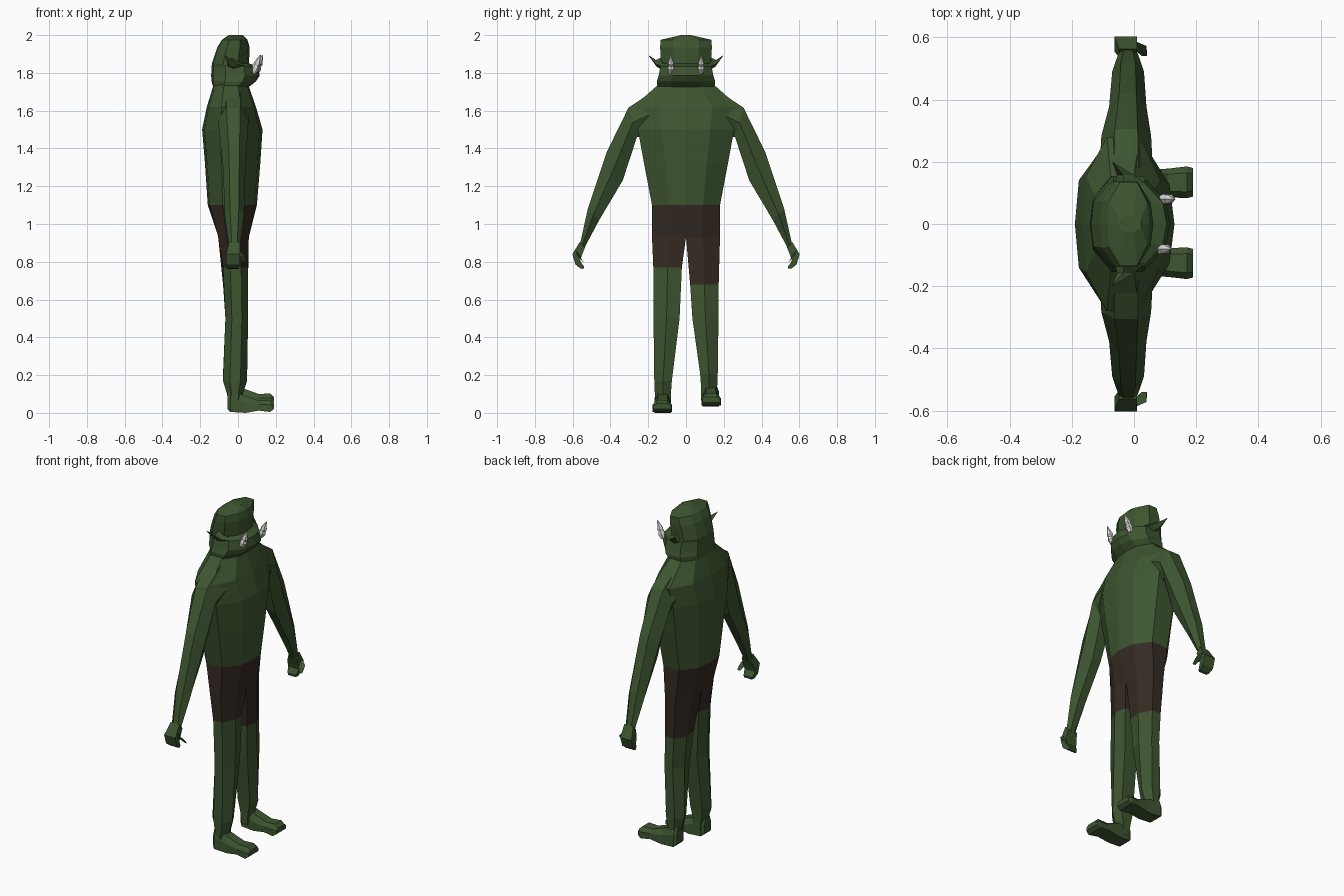
import bpy, bmesh
from mathutils import Vector

if "Cube" in bpy.data.objects:
    bpy.data.objects.remove(bpy.data.objects["Cube"])


def material(name, rgb):
    m = bpy.data.materials.new(name)
    m.diffuse_color = (*rgb, 1)
    m.use_nodes = True
    m.node_tree.nodes["Principled BSDF"].inputs["Base Color"].default_value = m.diffuse_color
    return m


GREEN = material("green skin", (0.048, 0.092, 0.030))
BROWN = material("brown cloth", (0.036, 0.024, 0.017))
WHITE = material("tusk white", (0.72, 0.72, 0.70))


def loft(name, rings, mats, rule=None):
    """Skin a stack of equal-sized point rings, cap both ends, colour by rule."""
    bm = bmesh.new()
    vs = [[bm.verts.new(p) for p in r] for r in rings]
    n = len(rings[0])
    for a, b in zip(vs, vs[1:]):
        for i in range(n):
            j = (i + 1) % n
            bm.faces.new((a[i], a[j], b[j], b[i]))
    bm.faces.new(vs[0][::-1])
    bm.faces.new(vs[-1])
    bmesh.ops.remove_doubles(bm, verts=bm.verts, dist=0.0005)
    bmesh.ops.recalc_face_normals(bm, faces=bm.faces)
    if rule:
        for f in bm.faces:
            f.material_index = rule(f.calc_center_median())
    me = bpy.data.meshes.new(name)
    bm.to_mesh(me)
    bm.free()
    for m in mats:
        me.materials.append(m)
    ob = bpy.data.objects.new(name, me)
    bpy.context.collection.objects.link(ob)
    return ob


def half(f, b, inner, outer, k=0.0):
    """Half body section from front x to back x, inner y to outer y."""
    d, w = f - b, outer - inner
    return [(f - k * d, inner), (f - .05 * d, inner + .5 * w), (f - .3 * d, outer),
            (b + .3 * d, outer), (b + .04 * d, inner + .55 * w), (b + k * d, inner)]


def full(z, f, b, w):
    h = half(f, b, 0, w)
    return [(x, y, z) for x, y in h] + [(x, -y, z) for x, y in h[-2:0:-1]]


def flip(rings, s):
    return [[(x, y * s, z) for x, y, z in r] for r in rings]


# Torso
loft("torso", [full(*r) for r in [
    (1.10, .10, -.16, .18), (1.32, .118, -.175, .222), (1.5, .13, -.19, .255),
    (1.62, .095, -.165, .28), (1.735, .055, -.13, .15)]], [GREEN])

# Head with heavy jaw
loft("head", [full(*r) for r in [
    (1.72, .05, -.13, .15), (1.755, .095, -.14, .155), (1.785, .115, -.142, .145),
    (1.835, .105, -.14, .135), (1.85, .058, -.138, .132), (1.935, .062, -.11, .137),
    (1.975, .05, -.085, .135), (2.0, .025, -.05, .025)]], [GREEN])


def arm_ring(o, i, x0, x1):
    """Hexagon between an outer and an inner (y, z) point."""
    q = (x1 - x0) * .27
    m = ((o[0] + i[0]) / 2, (o[1] + i[1]) / 2)
    return [(x0 + q, *o), (x1 - q, *o), (x1, *m), (x1 - q, *i), (x0 + q, *i), (x0, *m)]


def slab(points, w):
    """Rectangle ring around a top/bottom pair in the y-z plane."""
    (ya, za), (yb, zb) = points
    x0, x1 = w
    return [(x0, ya, za), (x1, ya, za), (x1, yb, zb), (x0, yb, zb)]


ARM = [arm_ring(*r) for r in [
    ((.18, 1.70), (.20, 1.46), -.11, .06), ((.305, 1.615), (.26, 1.46), -.105, .055),
    ((.42, 1.38), (.335, 1.23), -.08, .04), ((.52, 1.08), (.46, 1.02), -.07, .032),
    ((.56, .90), (.537, .875), -.05, .012)]]
HAND = [slab(*r) for r in [
    (((.562, .905), (.535, .875)), (-.048, .01)),
    (((.602, .84), (.555, .825)), (-.063, .01)),
    (((.585, .785), (.56, .805)), (-.063, .008)),
    (((.56, .765), (.548, .785)), (-.058, .004)),
    (((.542, .762), (.54, .775)), (-.052, 0.0))]]
THUMB = [slab(*r) for r in [
    (((.585, .86), (.56, .83)), (-.02, .01)),
    (((.572, .83), (.553, .815)), (.01, .04)),
    (((.545, .80), (.54, .795)), (.025, .042))]]
EAR = [[(.04, .125, 1.835), (-.03, .125, 1.885), (-.06, .125, 1.835), (-.02, .125, 1.815)],
       [(.0, .158, 1.845), (-.035, .158, 1.868), (-.055, .158, 1.845), (-.03, .155, 1.832)],
       [(-.07, .20, 1.895)] * 4]


def ngon(c, r, n=6):
    """Horizontal-ish ring for the tusks, tilted toward their bend."""
    from math import cos, sin, tau
    return [(c[0] + r * cos(tau * i / n), c[1] + r * sin(tau * i / n),
             c[2] - .5 * r * cos(tau * i / n)) for i in range(n)]


TUSK = [ngon((x, .08, z), r) for x, z, r in [
    (.085, 1.80, .014), (.098, 1.825, .019), (.102, 1.84, .014), (.108, 1.85, .017),
    (.115, 1.87, .010), (.125, 1.895, .002)]]

for s, side in ((1, "left"), (-1, "right")):
    loft(side + "_arm", flip(ARM, s), [GREEN])
    loft(side + "_hand", flip(HAND, s), [GREEN])
    loft(side + "_thumb", flip(THUMB, s), [GREEN])
    loft(side + "_ear", flip(EAR, s), [GREEN])
    tusk = loft(side + "_tusk", flip(TUSK, s), [WHITE])
    tusk.location.x = .006 * s

    # Leg: upper part is the shorts, whose hem differs per side
    hem, lift = (.68, .035) if s > 0 else (.77, 0)
    LEG = []
    for z, f, b, inner, outer, k in [
            (1.10, .10, -.16, 0, .18, 0), (.93, .066, -.112, 0, .18, .05),
            (hem, .06, -.085, .022, .173, .12), (.5, .06, -.072, .034, .172, .18),
            (.17 + lift, .055, -.085, .075, .168, .22),
            (.10 + lift, .03, -.062, .08, .165, .22),
            (.03 + lift, .02, -.05, .08, .165, .22)]:
        LEG.append([(x, y, z) for x, y in half(f, b, inner, outer, k)])
    loft(side + "_leg", flip(LEG, s), [GREEN, BROWN], lambda c, h=hem: int(c.z > h))

    # Foot: sections from heel to toe
    FOOT = []
    for x, z0, z1, y0, y1 in [
            (-.055, .02, .11, .095, .155), (-.04, .005, .12, .082, .168),
            (.04, 0, .09, .08, .166), (.11, .012, .065, .078, .17),
            (.17, .005, .068, .075, .177), (.19, .02, .05, .08, .172)]:
        m = (y0 + y1) / 2
        q = (y1 - y0) * .3
        FOOT.append([(x, y0, z0 + lift), (x, y1, z0 + lift), (x, y1, z0 * .4 + z1 * .6 + lift),
                     (x, m + q, z1 + lift), (x, m - q, z1 + lift),
                     (x, y0, z0 * .4 + z1 * .6 + lift)])
    foot = loft(side + "_foot", flip(FOOT, s), [GREEN])
    foot.location.y = .008 if s > 0 else 0
